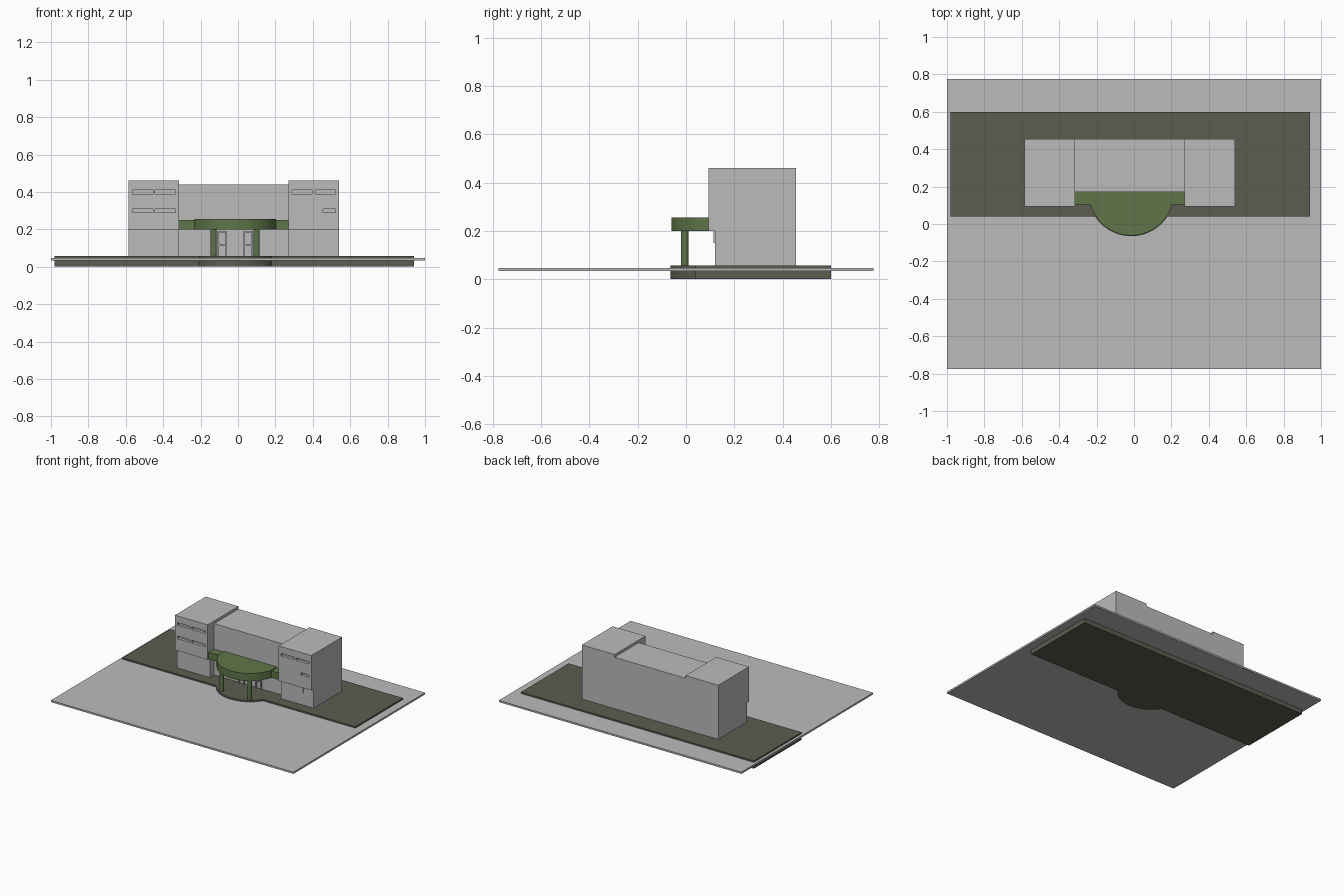
import bpy, bmesh, math

cube = bpy.data.objects.get("Cube")
if cube:
    bpy.data.objects.remove(cube, do_unlink=True)


def material(name, rgb):
    m = bpy.data.materials.new(name)
    m.use_nodes = True
    m.diffuse_color = (*rgb, 1)
    m.node_tree.nodes["Principled BSDF"].inputs["Base Color"].default_value = (*rgb, 1)
    return m


GREY = material("concrete grey", (0.5, 0.5, 0.5))
GREEN = material("canopy green", (0.115, 0.18, 0.065))
DARK = material("dark paving", (0.11, 0.108, 0.082))
CX, CY = -0.015, 0.165      # shared centre of the canopy and terrace arcs


def prism(name, outline, low, high, mat, axis="z"):
    """Extrude an outline: (x, y) pairs along z, or (y, z) pairs along x."""
    place = (lambda p, h: (p[0], p[1], h)) if axis == "z" else (lambda p, h: (h, p[0], p[1]))
    bm = bmesh.new()
    face = bm.faces.new([bm.verts.new(place(p, low)) for p in outline])
    new = bmesh.ops.extrude_face_region(bm, geom=[face])["geom"]
    shift = (0, 0, high - low) if axis == "z" else (high - low, 0, 0)
    bmesh.ops.translate(bm, vec=shift, verts=[v for v in new if isinstance(v, bmesh.types.BMVert)])
    bmesh.ops.recalc_face_normals(bm, faces=bm.faces)
    mesh = bpy.data.meshes.new(name)
    bm.to_mesh(mesh)
    bm.free()
    mesh.materials.append(mat)
    obj = bpy.data.objects.new(name, mesh)
    bpy.context.collection.objects.link(obj)
    return obj


def box(name, x0, x1, y0, y1, z0, z1, mat):
    return prism(name, [(x0, y0), (x1, y0), (x1, y1), (x0, y1)], z0, z1, mat)


def arc_front(x0, x1, front, back, radius, steps=32):
    """Rectangle outline whose front edge swells into a circular arc."""
    start = math.asin((CY - front) / radius)
    pts = [(x1, front), (x1, back), (x0, back), (x0, front)]
    for i in range(steps + 1):
        a = math.pi + start + (math.pi - 2 * start) * i / steps
        pts.append((CX + radius * math.cos(a), CY + radius * math.sin(a)))
    return pts


def cut(obj, cutters):
    for c in cutters:
        mod = obj.modifiers.new("slot", "BOOLEAN")
        mod.operation, mod.solver, mod.object = "DIFFERENCE", "EXACT", c
    bpy.context.view_layer.update()
    result = bpy.data.meshes.new_from_object(obj.evaluated_get(bpy.context.evaluated_depsgraph_get()))
    obj.modifiers.clear()
    obj.data = result
    for c in cutters:
        bpy.data.objects.remove(c, do_unlink=True)


# Ground sheet and raised paving with a round terrace
box("ground_sheet", -1, 1, -0.775, 0.775, 0.033, 0.046, GREY)
prism("paved_terrace", arc_front(-0.98, 0.94, 0.04, 0.6, 0.23), 0, 0.057, DARK)

# Wings with a set-back ground floor
wing_profile = [(0.12, 0.05), (0.455, 0.05), (0.455, 0.46), (0.093, 0.46), (0.093, 0.2), (0.12, 0.2)]
wings = {
    "right_wing": (-0.585, -0.315, [(-0.565, -0.455, 0.4), (-0.445, -0.335, 0.4),
                                    (-0.565, -0.455, 0.3), (-0.445, -0.335, 0.3)]),
    "left_wing": (0.27, 0.54, [(0.29, 0.395, 0.4), (0.415, 0.52, 0.4), (0.455, 0.52, 0.3)]),
}
for name, (x0, x1, slots) in wings.items():
    wing = prism(name, wing_profile, x0, x1, GREY, axis="x")
    cut(wing, [box("slot_cutter", a, b, 0.05, 0.113, z - 0.01, z + 0.01, GREY) for a, b, z in slots])
box("left_wing_lintel", 0.28, 0.455, 0.113, 0.13, 0.15, 0.2, GREY)

# Central block
box("central_block", -0.315, 0.27, 0.17, 0.455, 0.05, 0.44, GREY)

# Entrance door frames
for x in (-0.085, 0.055):
    for side in (-1, 1):
        box("door_post", x + side * 0.021 - 0.004, x + side * 0.021 + 0.004, 0.155, 0.172, 0.055, 0.19, GREY)
    for z in (0.11, 0.182):
        box("door_rail", x - 0.025, x + 0.025, 0.157, 0.172, z, z + 0.008, GREY)

# Canopy: straight band with a rounded porch, on two round columns
box("canopy_band", -0.315, 0.27, 0.105, 0.17, 0.2, 0.25, GREEN)
prism("round_canopy", arc_front(CX - 0.2165, CX + 0.2165, 0.105, 0.17, 0.226), 0.2, 0.256, GREEN)
for x in (CX - 0.115, CX + 0.115):
    ring = [(x + 0.016 * math.cos(i * math.pi / 8), -0.005 + 0.016 * math.sin(i * math.pi / 8)) for i in range(16)]
    prism("canopy_column", ring, 0.055, 0.205, GREEN)
